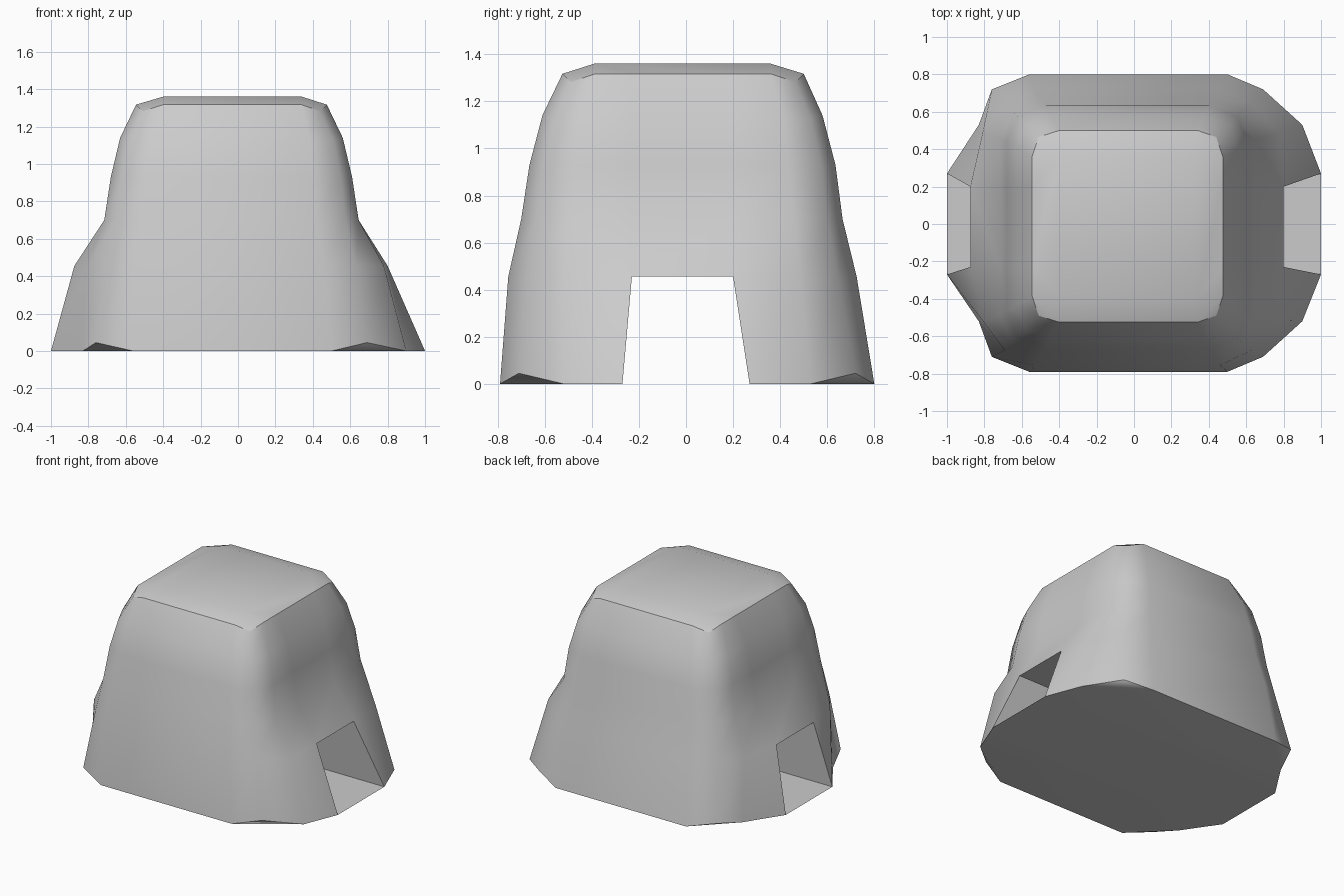
import bpy, bmesh

if "Cube" in bpy.data.objects:
    bpy.data.objects.remove(bpy.data.objects["Cube"])

# Ring: z, tunnel x (l, r), side x (l, r), corner x (l, r), end x (l, r),
#       front y, back y, side inset in y, corner inset in y, corner drop
RINGS = [
    (0.0,   -1.0, 1.0,   -.83, .90,   -.76, .69,  -.56, .50, -.79, .80,  .27, .08, -.045),
    (.455,  -.875, .80,  -.81, .78,   -.69, .63,  -.53, .46, -.755, .725, .24, .08, 0),
    (.70,   -.715, .645, -.715, .645, -.65, .575, -.50, .42, -.70, .665, .21, .065, 0),
    (.93,   -.68, .61,   -.68, .61,   -.62, .55,  -.47, .40, -.665, .635, .20, .06, 0),
    (1.14,  -.63, .56,   -.63, .56,   -.58, .51,  -.45, .38, -.61, .58,  .17, .05, .015),
    (1.317, -.545, .475, -.545, .475, -.51, .44,  -.40, .34, -.525, .50, .14, .035, .035),
]

bm = bmesh.new()
groups = {}


def face(verts, group):
    f = bm.faces.new(verts)
    f.smooth = True
    groups[f] = group


def quarter(right, back, r):
    """Tunnel, side, corner and end vertices of one corner of a ring."""
    z, inset, cin, drop = r[0], r[11], r[12], r[13]
    x = [r[k + right] for k in (1, 3, 5, 7)]
    y = r[9 + back]
    s = 1 if back else -1
    t = s * .27 if z == 0 else (.20 if back else -.23)
    return [(x[0], t, z), (x[1], y - s * inset, z),
            (x[2], y - s * cin, z - drop), (x[3], y, z)]


def ring(r):
    pts = (quarter(1, 1, r) + quarter(0, 1, r)[::-1]
           + quarter(0, 0, r) + quarter(1, 0, r)[::-1])
    return [bm.verts.new(p) for p in pts]


rings = [ring(r) for r in RINGS]

# Outer walls, leaving the two tunnel mouths open
for level, (lo, hi) in enumerate(zip(rings, rings[1:])):
    for i in range(16):
        if level == 0 and i in (7, 15):
            continue
        j = (i + 1) % 16
        face((lo[i], lo[j], hi[j], hi[i]), "wall")

# Tunnel sides and roof
lo, hi = rings[0], rings[1]
face((lo[7], lo[0], hi[0], hi[7]), "tunnel_back")
face((lo[15], lo[8], hi[8], hi[15]), "tunnel_front")
face((hi[15], hi[8], hi[7], hi[0]), "tunnel_roof")

# Floor with lifted corners
for ids in ((0, 1, 3, 4, 6, 7), (7, 8, 15, 0), (8, 9, 11, 12, 14, 15),
            (1, 2, 3), (4, 5, 6), (9, 10, 11), (12, 13, 14)):
    face([lo[i] for i in reversed(ids)], "floor")

# Bevelled cap
rim = rings[-1]
rb, lb, lf, rf = [bm.verts.new((x, y, 1.36)) for x, y in
                  ((.34, .36), (-.40, .36), (-.40, -.39), (.34, -.39))]
face((rb, lb, lf, rf), "cap")
for corner, k in ((rb, 1), (lb, 4), (lf, 9), (rf, 12)):
    face((rim[k], rim[k + 1], rim[k + 2], corner), "cap")
face((rim[3], rim[4], lb, rb), "cap")
face((rim[11], rim[12], rf, lf), "cap")
face((rim[6], rim[7], rim[8], rim[9], lf, lb), "cap")
face((rim[14], rim[15], rim[0], rim[1], rb, rf), "cap")

# Creases where different surfaces meet
for e in bm.edges:
    e.smooth = len({groups[f] for f in e.link_faces}) < 2

mesh = bpy.data.meshes.new("tunnel_block")
bm.to_mesh(mesh)
bm.free()
bpy.context.collection.objects.link(bpy.data.objects.new("tunnel_block", mesh))
